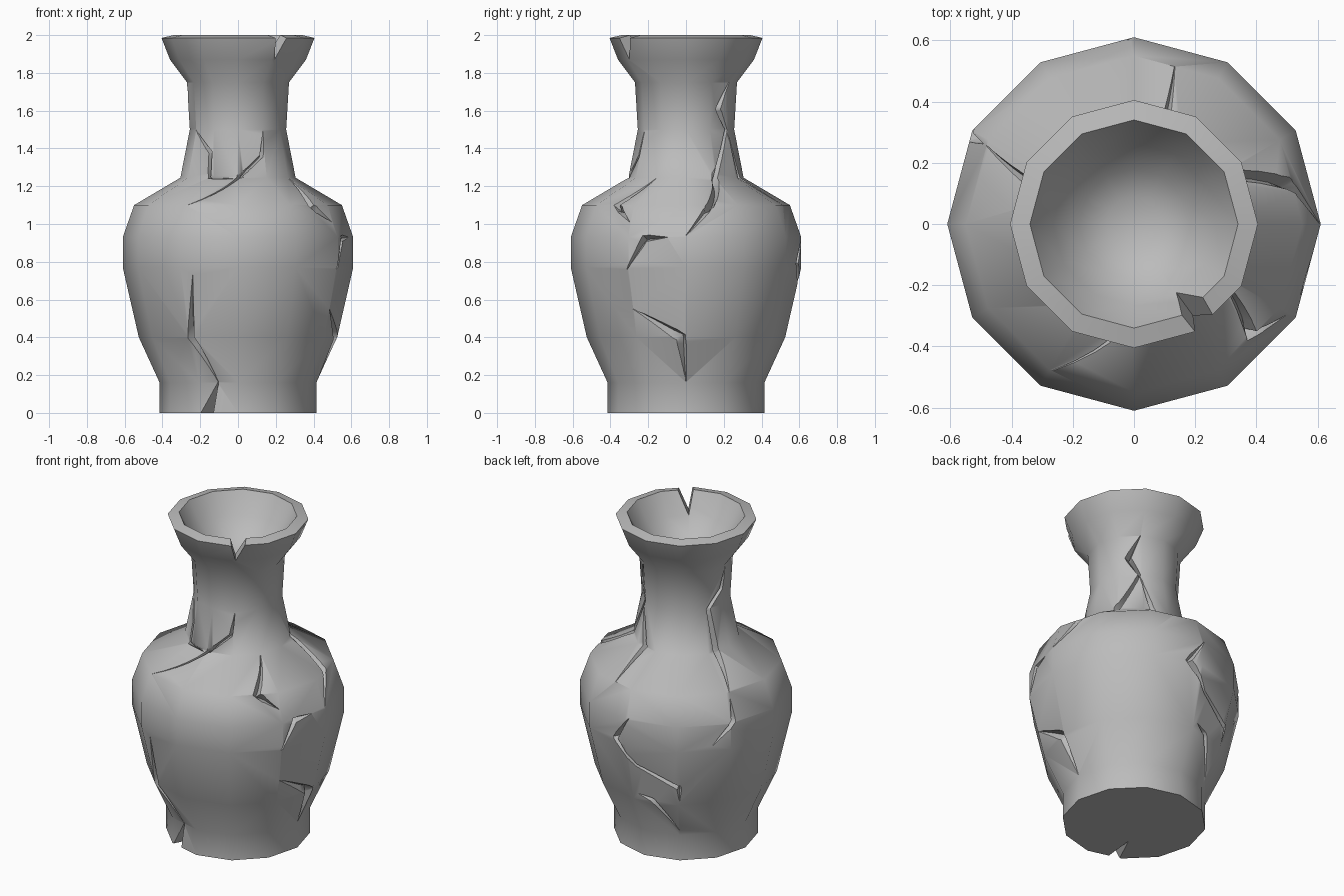
import bpy, bmesh
from math import cos, sin, pi, radians
from mathutils import Vector

if "Cube" in bpy.data.objects:
    bpy.data.objects.remove(bpy.data.objects["Cube"], do_unlink=True)

SIDES = 12
OUTER = [(.415, 0), (.415, .16), (.525, .4), (.61, .77), (.61, .93), (.55, 1.1),
         (.305, 1.245), (.255, 1.5), (.27, 1.75), (.36, 1.87), (.405, 1.985)]
INNER = [(.34, 2), (.265, 1.87), (.18, 1.78), (.09, 1.73)]

clay = bpy.data.materials.new("grey clay")
clay.use_nodes = True
clay.diffuse_color = (.5, .5, .5, 1)
clay.node_tree.nodes["Principled BSDF"].inputs["Base Color"].default_value = (.5, .5, .5, 1)


def make_object(name, bm):
    bmesh.ops.recalc_face_normals(bm, faces=bm.faces)
    mesh = bpy.data.meshes.new(name)
    bm.to_mesh(mesh)
    bm.free()
    mesh.materials.append(clay)
    obj = bpy.data.objects.new(name, mesh)
    bpy.context.collection.objects.link(obj)
    return obj


def loft(name, rings):
    """Closed skin over a list of equal-sized point rings, capped at both ends."""
    bm = bmesh.new()
    rings = [[bm.verts.new(p) for p in ring] for ring in rings]
    n = len(rings[0])
    for a, b in zip(rings, rings[1:]):
        for i in range(n):
            j = (i + 1) % n
            bm.faces.new((a[i], a[j], b[j], b[i]))
    bm.faces.new(rings[0])
    bm.faces.new(rings[-1])
    return make_object(name, bm)


def circle(r, z):
    return [(r * cos(2 * pi * i / SIDES), r * sin(2 * pi * i / SIDES), z) for i in range(SIDES)]


def surface(angle, z):
    """Point on the faceted outer wall at an angle in degrees and a height."""
    z_in = min(max(z, 0), 1.98)
    for (r0, z0), (r1, z1) in zip(OUTER, OUTER[1:]):
        if z0 <= z_in <= z1:
            r = r0 + (r1 - r0) * (z_in - z0) / (z1 - z0)
            break
    half = pi / SIDES
    r *= cos(half) / cos(radians(angle) % (2 * half) - half)
    return Vector((r * cos(radians(angle)), r * sin(radians(angle)), z))


def crack_cutter(path, steps=5, lift=.02):
    """V-shaped groove along (angle, height, half width, depth) points."""
    fine = []
    for p, q in zip(path, path[1:]):
        fine += [[a + (b - a) * k / steps for a, b in zip(p, q)] for k in range(steps)]
    fine.append(path[-1])
    points = [surface(a, z) for a, z, w, d in fine]
    rings = []
    for i, (a, z, w, d) in enumerate(fine):
        normal = (surface(a + 3, z) - surface(a - 3, z)).cross(
            surface(a, z + .03) - surface(a, z - .03)).normalized()
        along = points[min(i + 1, len(fine) - 1)] - points[max(i - 1, 0)]
        side = along.cross(normal).normalized() * w * (1 + lift / d)
        top = points[i] + normal * lift
        rings.append([top + side, top - side, points[i] - normal * d])
    return loft("crack_cutter", rings)


def crack(*points):
    """Give tapered ends to a path whose inner points are (angle, height, half width)."""
    return [(p[0], p[1], p[2] if len(p) > 2 else .001,
             p[3] if len(p) > 3 else (.05 if len(p) > 2 else .004)) for p in points]


cracks = [
    # front, running down into the foot
    crack((-114, .73), (-118.5, .4, .018), (-105, .165)),
    crack((-105, .165), (-114.5, -.02, .036, .22)),
    # front of the neck
    crack((-59, 1.49), (-63.5, 1.36, .01), (-90, 1.245, .008), (-119, 1.1)),
    crack((-151, 1.5), (-122, 1.38, .012), (-120, 1.245, .01), (-95, 1.24)),
    # left side
    crack((-30.6, 1.24), (-43.5, 1.1, .022), (-31, 1.01)),
    crack((-9.6, .93), (-21.5, .925, .02), (-31, .76)),
    crack((-30, .55), (-3, .4, .03), (0, .165)),
    # left back, from the lip to the shoulder
    crack((58, 1.75), (42, 1.61, .018), (57, 1.5, .008), (30, 1.245, .016),
          (14, 1.1, .022), (0, .94)),
    crack((57, 1.5), (72, 1.245, .018), (75.5, 1.1)),
    # right back, from the lip to the shoulder
    crack((182, 1.75), (176, 1.6, .012), (156, 1.5, .014), (161, 1.245, .02), (152, 1.1)),
    crack((152, 1.06), (152, .94, .016), (140, .8)),
    # back of the belly
    crack((92, .94), (82, .79, .02), (95, .64, .008), (121, .52, .016), (121, .43)),
    crack((94, .44), (103, .41, .015), (120, .2)),
]

# Body with a shallow bowl in the mouth
vase = loft("vase", [circle(r, z) for r, z in OUTER + INNER])

# Chip through the lip
out = Vector((cos(radians(-54)), sin(radians(-54)), 0))
across = Vector((-out.y, out.x, 0))
chip = loft("chip_cutter", [[out * r - across * .055 + Vector((0, 0, 2.03)),
                             out * r + across * .055 + Vector((0, 0, 2.03)),
                             out * r - across * .02 + Vector((0, 0, 1.87))] for r in (.2, .5)])

cutters = [chip] + [crack_cutter(path) for path in cracks]
for cutter in cutters:
    cutter.hide_render = True
    cut = vase.modifiers.new("cut", "BOOLEAN")
    cut.operation = "DIFFERENCE"
    cut.solver = "EXACT"
    cut.use_self = True
    cut.object = cutter

# Bake the cuts and drop the helpers
bpy.context.view_layer.update()
baked = bpy.data.meshes.new_from_object(vase.evaluated_get(bpy.context.evaluated_depsgraph_get()))
vase.modifiers.clear()
vase.data = baked
for cutter in cutters:
    bpy.data.objects.remove(cutter, do_unlink=True)

bpy.ops.object.select_all(action="DESELECT")
vase.select_set(True)
bpy.context.view_layer.objects.active = vase
bpy.ops.object.shade_smooth_by_angle(angle=radians(52))
